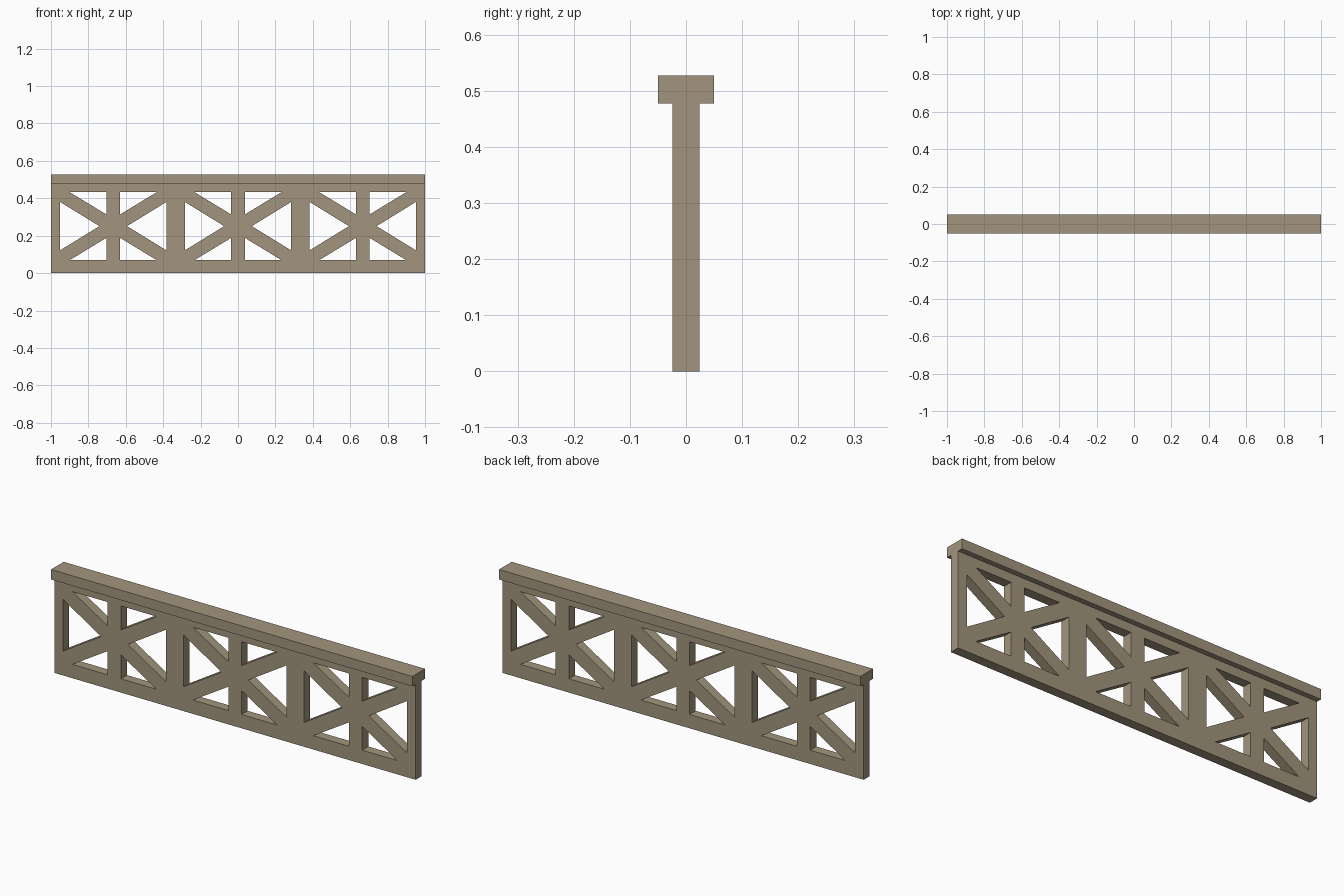
import bpy
import math

if "Cube" in bpy.data.objects:
    bpy.data.objects.remove(bpy.data.objects["Cube"])

mat = bpy.data.materials.new("weathered_wood")
mat.diffuse_color = (0.36, 0.30, 0.205, 1)
mat.use_nodes = True
mat.node_tree.nodes["Principled BSDF"].inputs["Base Color"].default_value = mat.diffuse_color

LEN, TOP, RAIL_TOP = 1.0, 0.477, 0.527
CZ = 0.251  # height of the cross centres

# Fretwork panel: outline with triangular holes, extruded
curve = bpy.data.curves.new("lattice_panel", 'CURVE')
curve.dimensions = '2D'
curve.fill_mode = 'BOTH'
curve.extrude = 0.024


def loop(points):
    s = curve.splines.new('POLY')
    s.points.add(len(points) - 1)
    for p, (x, z) in zip(s.points, points):
        p.co = (x, z, 0, 1)
    s.use_cyclic_u = True


loop([(-LEN, 0), (LEN, 0), (LEN, TOP), (-LEN, TOP)])
for cx in (-0.667, 0, 0.667):
    for sx in (-1, 1):
        # side triangle between the diagonals
        loop([(cx + sx * 0.284, CZ - 0.129), (cx + sx * 0.284, CZ + 0.129),
              (cx + sx * 0.074, CZ)])
        # triangles above and below, beside the centre post
        for sz in (-1, 1):
            loop([(cx + sx * 0.037, CZ + sz * 0.182),
                  (cx + sx * 0.233, CZ + sz * 0.182),
                  (cx + sx * 0.037, CZ + sz * 0.063)])

panel = bpy.data.objects.new("lattice_panel", curve)
bpy.context.collection.objects.link(panel)
panel.rotation_euler.x = math.pi / 2
curve.materials.append(mat)
bpy.context.view_layer.objects.active = panel
panel.select_set(True)
bpy.ops.object.convert(target='MESH')
panel = bpy.context.object
bpy.ops.object.transform_apply(location=False, rotation=True, scale=False)
bpy.ops.object.shade_flat()

# Handrail on top
bpy.ops.mesh.primitive_cube_add(size=1, location=(0, 0, (TOP + RAIL_TOP) / 2))
rail = bpy.context.object
rail.name = "handrail"
rail.scale = (2 * LEN, 0.1, RAIL_TOP - TOP)
bpy.ops.object.transform_apply(location=False, rotation=False, scale=True)
rail.data.materials.append(mat)
